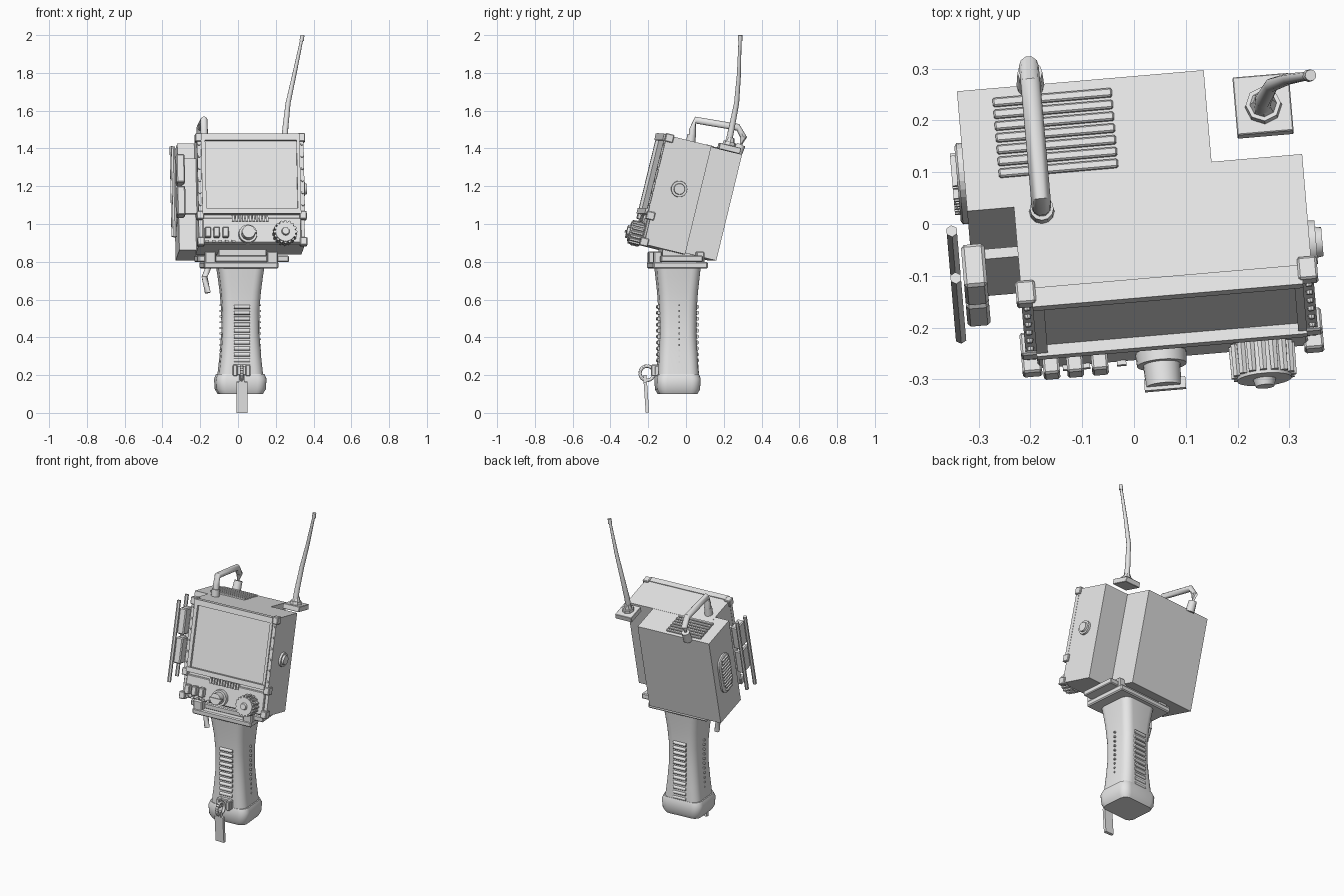
import bpy, bmesh, math
from mathutils import Matrix, Vector

grey = bpy.data.materials.new("light_grey")
grey.diffuse_color = (0.8, 0.8, 0.8, 1)

# Frame of the tilted head: origin at the middle of the top rear edge of the front case
YAW = Matrix.Rotation(math.radians(4.9), 4, 'Z')
HEAD = Matrix.Translation((0.044, 0.111, 1.413)) @ YAW @ Matrix.Rotation(math.radians(-13.7), 4, 'X')
GRIP = Matrix.Translation((0.012, -0.045, 0)) @ YAW
WORLD = Matrix.Identity(4)


def finish(name, bm, frame, smooth=False):
    bmesh.ops.recalc_face_normals(bm, faces=bm.faces)
    me = bpy.data.meshes.new(name)
    bm.to_mesh(me)
    bm.free()
    ob = bpy.data.objects.new(name, me)
    bpy.context.collection.objects.link(ob)
    me.materials.append(grey)
    ob.matrix_world = frame
    if smooth:
        bpy.ops.object.select_all(action='DESELECT')
        ob.select_set(True)
        bpy.context.view_layer.objects.active = ob
        bpy.ops.object.shade_smooth_by_angle(angle=math.radians(40))
    return ob


def boxes(name, ranges, frame=HEAD, bevel=0.0):
    """Each range is (x0, x1, y0, y1, z0, z1)."""
    bm = bmesh.new()
    for x0, x1, y0, y1, z0, z1 in ranges:
        m = Matrix.Translation(((x0 + x1) / 2, (y0 + y1) / 2, (z0 + z1) / 2)) @ \
            Matrix.Diagonal((x1 - x0, y1 - y0, z1 - z0, 1))
        bmesh.ops.create_cube(bm, size=1, matrix=m)
    if bevel:
        bmesh.ops.bevel(bm, geom=bm.edges[:], offset=bevel, segments=1, affect='EDGES')
    return finish(name, bm, frame)


def rods(name, items, frame=HEAD, sides=16):
    """Each item is (start, end, start radius, end radius)."""
    bm = bmesh.new()
    for a, b, r0, r1 in items:
        a, b = Vector(a), Vector(b)
        m = Matrix.Translation((a + b) / 2) @ (b - a).to_track_quat('Z', 'Y').to_matrix().to_4x4()
        bmesh.ops.create_cone(bm, cap_ends=True, segments=sides, radius1=r0, radius2=r1,
                              depth=(b - a).length, matrix=m)
    return finish(name, bm, frame, sides > 8)


def tube(name, points, radii, frame=WORLD):
    """Tube along a polyline with mitred joints."""
    bm = bmesh.new()
    pts = [Vector(p) for p in points]
    rings = []
    for i, p in enumerate(pts):
        d = (pts[min(i + 1, len(pts) - 1)] - pts[max(i - 1, 0)]).normalized()
        q = d.to_track_quat('Z', 'Y')
        rings.append([bm.verts.new(p + q @ Vector((math.cos(t) * radii[i], math.sin(t) * radii[i], 0)))
                      for t in (k * math.tau / 10 for k in range(10))])
    skin(bm, rings)
    return finish(name, bm, frame, True)


def skin(bm, rings):
    for a, b in zip(rings, rings[1:]):
        n = len(a)
        for k in range(n):
            bm.faces.new((a[k], a[(k + 1) % n], b[(k + 1) % n], b[k]))
    bm.faces.new(rings[0])
    bm.faces.new(rings[-1])


def loft(name, levels, frame):
    """Rounded rectangles stacked up z: (z, half x, half y, corner radius)."""
    bm = bmesh.new()
    rings = []
    for z, hx, hy, r in levels:
        ring = []
        for c, (sx, sy) in enumerate(((1, 1), (-1, 1), (-1, -1), (1, -1))):
            for k in range(7):
                t = (c + k / 6) * math.pi / 2
                ring.append(bm.verts.new((sx * (hx - r) + r * math.cos(t), sy * (hy - r) + r * math.sin(t), z)))
        rings.append(ring)
    skin(bm, rings)
    return finish(name, bm, frame, True)


# Front and rear cases
boxes("front_case", [(-0.2815, 0.2815, -0.2255, 0, -0.59, 0)])
boxes("rear_case", [(-0.372, 0.106, -0.056, 0.183, -0.58, -0.001)])

# Screen with its frame, inner lip and side rails
boxes("screen", [(-0.24, 0.245, -0.236, -0.22, -0.41, -0.02)])
boxes("screen_frame", [(-0.262, 0.262, -0.258, -0.22, -0.03, 0.004), (-0.262, 0.262, -0.258, -0.22, -0.43, -0.402),
                       (-0.262, -0.24, -0.252, -0.22, -0.402, -0.03), (0.245, 0.262, -0.252, -0.22, -0.402, -0.03)])
boxes("side_rails", [(s * 0.272 - 0.011, s * 0.272 + 0.011, -0.244, -0.22, -0.43, 0) for s in (-1, 1)])
rods("rail_bolts", [((s * 0.273, -0.24, -0.05 - 0.066 * i), (s * 0.273, -0.251, -0.05 - 0.066 * i), 0.008, 0.006)
                    for s in (-1, 1) for i in range(6)], sides=8)
boxes("corner_brackets", [(s * 0.273 - 0.019, s * 0.273 + 0.019, -0.25, -0.205, z - 0.022, z + 0.022)
                          for s in (-1, 1) for z in (-0.012, -0.435, -0.578)], bevel=0.004)

# Control panel
boxes("control_panel", [(-0.262, 0.262, -0.238, -0.22, -0.585, -0.45)], bevel=0.004)
boxes("speaker_vent", [(-0.105 + 0.018 * i, -0.093 + 0.018 * i, -0.246, -0.22, -0.47, -0.435) for i in range(11)])
boxes("panel_buttons", [(u - 0.016, u + 0.016, -0.268, -0.23, -0.56, -0.505) for u in (-0.236, -0.19, -0.142)], bevel=0.004)
boxes("small_buttons", [(u - 0.009, u + 0.009, -0.247, -0.23, -0.584, -0.572) for u in (-0.24, -0.205, -0.17, -0.135, -0.1)])
rods("selector_knob", [((-0.023, -0.23, -0.54), (-0.023, -0.262, -0.54), 0.05, 0.048),
                       ((-0.023, -0.262, -0.54), (-0.023, -0.305, -0.54), 0.036, 0.034)], sides=24)
boxes("selector_pointer", [(-0.06, 0.02, -0.312, -0.29, -0.547, -0.533)])
K = Vector((0.172, 0, -0.54))
rods("tuning_knob", [(K + Vector((0, -0.23, 0)), K + Vector((0, -0.308, 0)), 0.056, 0.053),
                     (K + Vector((0, -0.308, 0)), K + Vector((0, -0.322, 0)), 0.022, 0.018)], sides=24)
ridges = []
for i in range(16):
    off = Vector((math.cos(i * math.tau / 16), 0, math.sin(i * math.tau / 16))) * 0.056
    ridges.append((K + off + Vector((0, -0.24, 0)), K + off + Vector((0, -0.302, 0)), 0.009, 0.008))
rods("tuning_knob_ridges", ridges, sides=6)

# Round socket on the right side
rods("side_socket", [((0.275, -0.113, -0.262), (0.294, -0.113, -0.262), 0.044, 0.042),
                     ((0.294, -0.113, -0.262), (0.306, -0.113, -0.262), 0.03, 0.028)], sides=24)

# Oval ribbed vent on the left side
bm = bmesh.new()
rings = []
for u, r in ((-0.36, 0.062), (-0.382, 0.062), (-0.386, 0.056)):
    rings.append([bm.verts.new((u, 0.07 + r * math.cos(t), -0.29 + r * math.sin(t) + (0.07 if k < 12 else -0.07)))
                  for k, t in ((k, (k if k < 12 else k - 1) * math.pi / 11) for k in range(24))])
skin(bm, rings)
finish("side_vent", bm, HEAD)
boxes("side_vent_ribs", [(-0.396, -0.38, 0.07 - h, 0.07 + h, z - 0.005, z + 0.005) for z, h in
                         ((-0.29 + 0.021 * i, 0.045 if abs(i) < 4 else 0.03) for i in range(-5, 6))])

# Left clips holding two upright rods
boxes("rod_clips", [(-0.39, -0.345, -0.185, -0.1, z - 0.078, z + 0.078) for z in (-0.165, -0.34)], bevel=0.006)
boxes("clip_mount", [(-0.36, -0.275, -0.13, -0.11, -0.4, -0.1)])
rods("upright_rods", [((-0.405, v, w - 0.245), (-0.405, v, w + 0.245), 0.0115, 0.0115)
                      for v, w in ((-0.087, -0.27), (-0.175, -0.293))], sides=6)

# Cooling slats on top of the rear case
boxes("top_slats", [(-0.305, -0.074, 0.004 + 0.0235 * i, 0.021 + 0.0235 * i, -0.01, 0.009) for i in range(7)], bevel=0.003)

# Carry handle
tube("carry_handle", [(-0.178, 0.03, 1.42), (-0.179, 0.035, 1.50), (-0.18, 0.05, 1.55), (-0.2, 0.275, 1.512),
                      (-0.203, 0.305, 1.46), (-0.2, 0.275, 1.37)], [0.019] * 6)
rods("handle_feet", [((-0.178, 0.022, 1.41), (-0.178, 0.03, 1.475), 0.025, 0.023),
                     ((-0.2, 0.265, 1.36), (-0.201, 0.292, 1.42), 0.027, 0.024)], WORLD, 12)

# Antenna on its bracket plate
boxes("antenna_plate", [(0.16, 0.269, 0.042, 0.157, -0.005, 0.027)], bevel=0.002)
rods("antenna_nut", [((0.215, 0.095, 0.025), (0.215, 0.095, 0.045), 0.036, 0.034),
                     ((0.215, 0.095, 0.045), (0.215, 0.095, 0.07), 0.026, 0.018)], sides=8)
tube("antenna", [(0.247, 0.225, 1.43), (0.25, 0.24, 1.5), (0.265, 0.268, 1.64), (0.298, 0.28, 1.79),
                 (0.337, 0.286, 1.975)], [0.017, 0.016, 0.0135, 0.011, 0.008])
rods("antenna_tip", [((0.337, 0.286, 1.97), (0.341, 0.287, 2.0), 0.012, 0.011)], WORLD, 10)

# Neck plates between head and grip
boxes("lower_plate", [(-0.205, 0.19, -0.145, 0.145, 0.765, 0.8)], GRIP, 0.006)
boxes("upper_plate", [(-0.235, 0.25, -0.11, 0.115, 0.798, 0.832)], GRIP, 0.005)
boxes("neck_block", [(-0.12, 0.13, -0.09, 0.1, 0.83, 0.875)], GRIP)
boxes("plate_lugs", [(x - 0.03, x + 0.03, y - 0.022, y + 0.022, 0.79, 0.855)
                     for x in (-0.17, 0.16) for y in (-0.12, 0.105)], GRIP, 0.006)

# Grip and its flared foot
loft("grip", [(0.19, 0.118, 0.107, 0.05), (0.3, 0.106, 0.102, 0.05), (0.42, 0.097, 0.096, 0.05),
              (0.54, 0.097, 0.098, 0.05), (0.64, 0.105, 0.104, 0.05), (0.72, 0.115, 0.112, 0.05),
              (0.78, 0.124, 0.118, 0.05)], GRIP)
loft("grip_foot", [(0.1, 0.115, 0.1, 0.04), (0.125, 0.13, 0.113, 0.05), (0.18, 0.134, 0.116, 0.05),
                   (0.205, 0.124, 0.108, 0.05)], GRIP)
rods("grip_ribs", [((-0.042, s * 0.101, z), (0.042, s * 0.101, z), 0.0105, 0.0105)
                   for s in (-1, 1) for z in (0.215 + 0.0315 * i for i in range(12))], GRIP, 10)
boxes("grip_side_ticks", [(s * 0.099 - 0.012, s * 0.099 + 0.012, -0.004, 0.004, z - 0.005, z + 0.005)
                          for s in (-1, 1) for z in (0.24 + 0.03 * i for i in range(12))], GRIP)

# Left lever under the plate
tube("lever", [(-0.15, -0.05, 0.81), (-0.155, -0.055, 0.775), (-0.177, -0.075, 0.72), (-0.16, -0.085, 0.635)],
     [0.016] * 4)

# Strap anchor, ring and strap at the foot
boxes("strap_anchor", [(x - 0.012, x + 0.012, -0.185, -0.14, 0.195, 0.255) for x in (-0.015, 0.053)] +
      [(-0.03, 0.067, -0.165, -0.13, 0.2, 0.25)], WORLD, 0.004)
ring_pts = [(0.02, -0.206 + 0.038 * math.cos(t), 0.21 + 0.038 * math.sin(t))
            for t in (k * math.tau / 20 for k in range(21))]
rods("strap_ring", [(a, b, 0.009, 0.009) for a, b in zip(ring_pts, ring_pts[1:])], WORLD, 10)
tilt = Matrix.Translation((0.02, -0.204, 0)) @ Matrix.Rotation(math.radians(4), 4, 'X')
boxes("strap", [(-0.029, 0.029, -0.009, 0.009, 0.001, 0.165), (-0.014, 0.014, -0.009, 0.009, 0.165, 0.2)], tilt)
